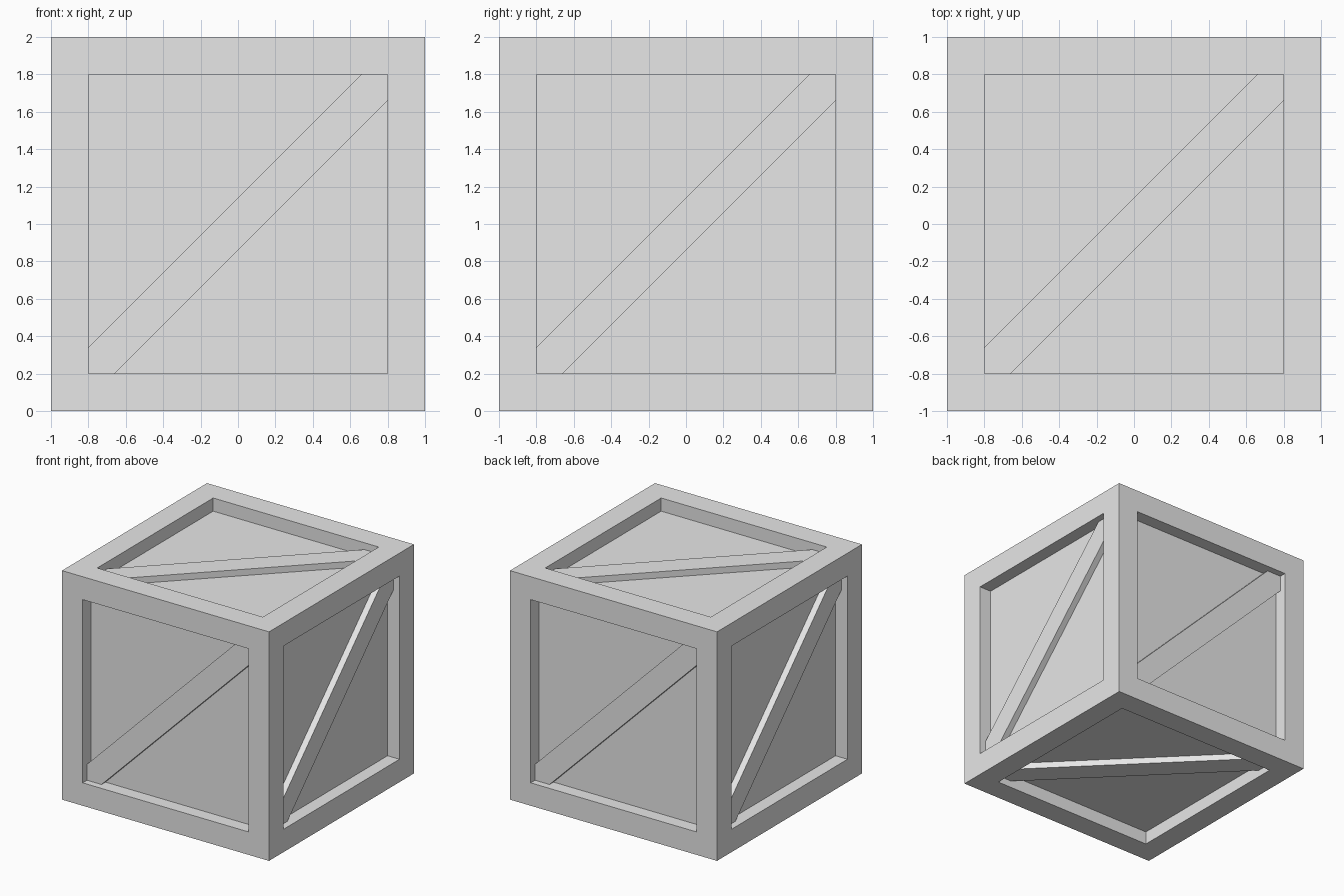
import bpy
import bmesh
from mathutils import Vector, Matrix

if "Cube" in bpy.data.objects:
    bpy.data.objects.remove(bpy.data.objects["Cube"])

BORDER = 0.2         # width of the frame boards
PANEL_DEPTH = 0.115  # recess of the panels
BRACE_DEPTH = 0.06   # recess of the brace surface
BRACE_CUT = 0.14     # brace half width measured along the opening's edge
INNER = 1 - BORDER

grey = bpy.data.materials.new("plain_grey")
grey.diffuse_color = (0.8, 0.8, 0.8, 1)
grey.use_nodes = True
grey.node_tree.nodes["Principled BSDF"].inputs["Base Color"].default_value = grey.diffuse_color


def add_object(name, bm):
    bmesh.ops.recalc_face_normals(bm, faces=bm.faces[:])
    mesh = bpy.data.meshes.new(name)
    bm.to_mesh(mesh)
    bm.free()
    mesh.materials.append(grey)
    obj = bpy.data.objects.new(name, mesh)
    bpy.context.collection.objects.link(obj)
    obj.location.z = 1
    return obj


# Crate body: a cube whose six faces are inset and pushed in
bm = bmesh.new()
bmesh.ops.create_cube(bm, size=2)
panels = bm.faces[:]
bmesh.ops.inset_individual(bm, faces=panels, thickness=BORDER, use_even_offset=True)
for panel in panels:
    direction = panel.normal.copy()
    inner = bmesh.ops.extrude_discrete_faces(bm, faces=[panel])["faces"][0]
    bmesh.ops.translate(bm, verts=inner.verts[:], vec=direction * -PANEL_DEPTH)
add_object("crate_body", bm)


# Diagonal brace: a board whose pointed ends fill two corners of the opening
def add_brace(name, normal, across):
    n, u = Vector(normal), Vector(across)
    v = n.cross(u)
    a, b = INNER, INNER - BRACE_CUT
    outline = [(-a, -a), (-b, -a), (a, b), (a, a), (b, a), (-a, -b)]
    bm = bmesh.new()
    base = bm.faces.new([bm.verts.new(u * x + v * y + n * (1 - PANEL_DEPTH - 0.005))
                         for x, y in outline])
    ext = bmesh.ops.extrude_face_region(bm, geom=[base], use_keep_orig=True)
    top = [e for e in ext["geom"] if isinstance(e, bmesh.types.BMVert)]
    bmesh.ops.translate(bm, verts=top, vec=n * (PANEL_DEPTH + 0.005 - BRACE_DEPTH))
    add_object(name, bm)


# One brace on each side
add_brace("front_brace", (0, -1, 0), (1, 0, 0))
add_brace("right_brace", (1, 0, 0), (0, 1, 0))
add_brace("back_brace", (0, 1, 0), (-1, 0, 0))
add_brace("left_brace", (-1, 0, 0), (0, -1, 0))
add_brace("top_brace", (0, 0, 1), (1, 0, 0))
add_brace("bottom_brace", (0, 0, -1), (1, 0, 0))
